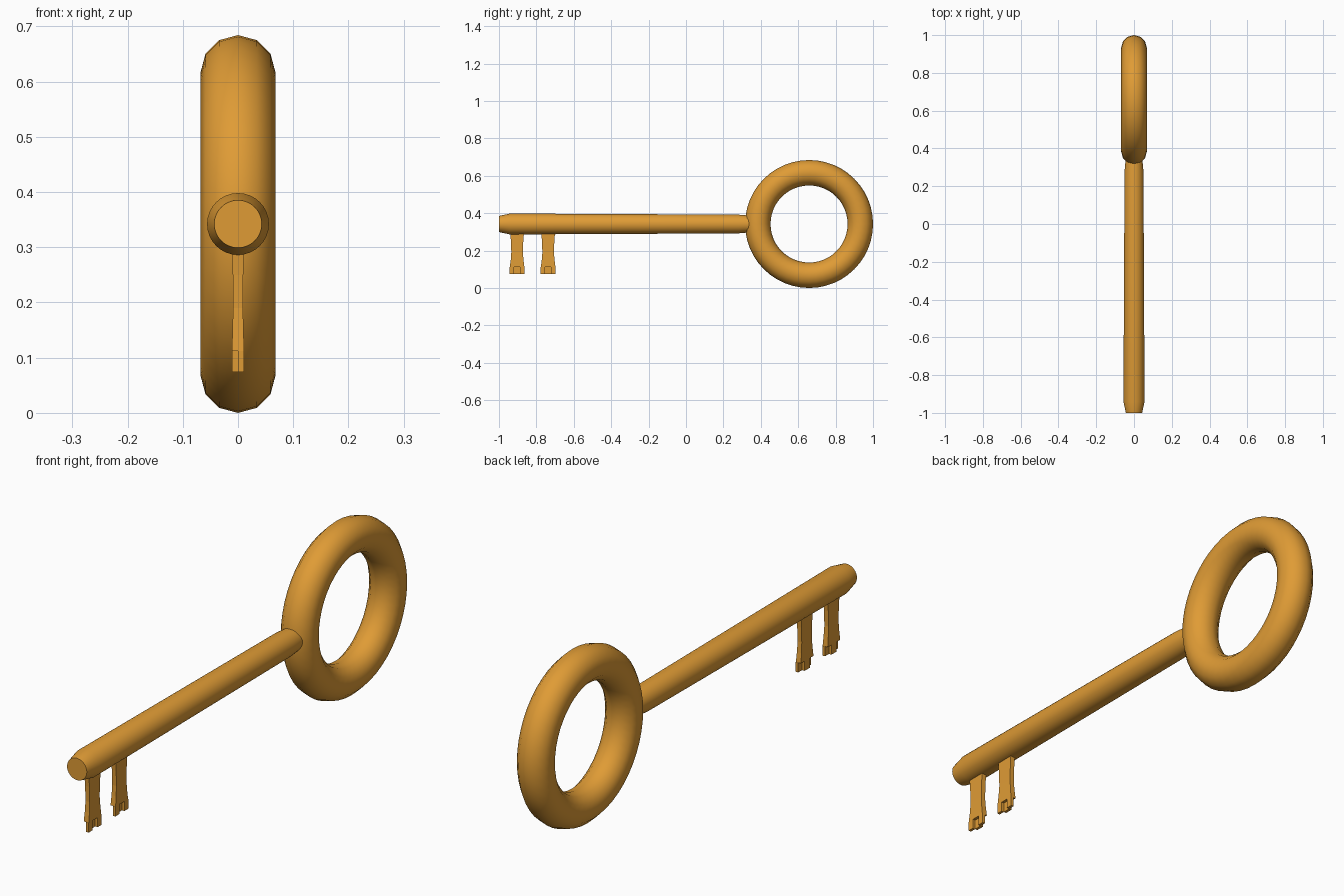
import bpy, bmesh, math
from mathutils import Vector

if "Cube" in bpy.data.objects:
    bpy.data.objects.remove(bpy.data.objects["Cube"])

ZC = 0.342  # height of the shaft axis and ring centre

brass = bpy.data.materials.new("brass")
brass.diffuse_color = (0.74, 0.33, 0.036, 1)
brass.use_nodes = True
brass.node_tree.nodes["Principled BSDF"].inputs["Base Color"].default_value = brass.diffuse_color


def loft(bm, rings):
    """Skin a list of vertex loops and cap both ends."""
    loops = [[bm.verts.new(p) for p in ring] for ring in rings]
    n = len(loops[0])
    for a, b in zip(loops, loops[1:]):
        for i in range(n):
            j = (i + 1) % n
            bm.faces.new((a[i], a[j], b[j], b[i]))
    bm.faces.new(loops[0][::-1])
    bm.faces.new(loops[-1])


def finish(bm, name, smooth=None):
    bmesh.ops.recalc_face_normals(bm, faces=bm.faces[:])
    me = bpy.data.meshes.new(name)
    bm.to_mesh(me)
    bm.free()
    ob = bpy.data.objects.new(name, me)
    bpy.context.collection.objects.link(ob)
    me.materials.append(brass)
    if smooth:
        bpy.ops.object.select_all(action='DESELECT')
        ob.select_set(True)
        bpy.context.view_layer.objects.active = ob
        bpy.ops.object.shade_smooth_by_angle(angle=math.radians(smooth))
    return ob


def rect(x0, x1, y0, y1, z):
    return [(x0, y0, z), (x1, y0, z), (x1, y1, z), (x0, y1, z)]


# Ring handle: twelve-sided tube section
bpy.ops.mesh.primitive_torus_add(major_segments=48, minor_segments=12,
                                 major_radius=0.274, minor_radius=0.068,
                                 location=(0, 0.658, ZC),
                                 rotation=(0, math.pi / 2, 0))
ring = bpy.context.object
ring.name = "ring_handle"
ring.data.materials.append(brass)
bpy.ops.object.shade_smooth()

# Shaft: slightly tapered rod with chamfered ends
SEG = 32
bm = bmesh.new()
loft(bm, [[(r * math.cos(2 * math.pi * i / SEG), y,
            ZC + r * math.sin(2 * math.pi * i / SEG)) for i in range(SEG)]
          for y, r in ((-1, 0.043), (-0.94, 0.056), (0.28, 0.050), (0.37, 0.042))])
finish(bm, "shaft", 30)

# Teeth: waisted blades ending in staggered prongs
for k, yc in enumerate((-0.903, -0.737)):
    bm = bmesh.new()
    loft(bm, [rect(-hx, hx, yc - hy, yc + hy, z)
              for z, hy, hx in ((0.31, 0.038, 0.010), (0.25, 0.033, 0.0095),
                                (0.19, 0.031, 0.0090), (0.15, 0.034, 0.0100),
                                (0.112, 0.039, 0.011))])
    for x0, x1, y0, y1 in ((0, 0.011, -0.040, -0.016),
                           (0, 0.011, 0.016, 0.040),
                           (-0.011, 0, -0.016, 0.016)):
        loft(bm, [rect(x0, x1, yc + y0, yc + y1, z) for z in (0.112, 0.074)])
    finish(bm, f"tooth_{k + 1}")
